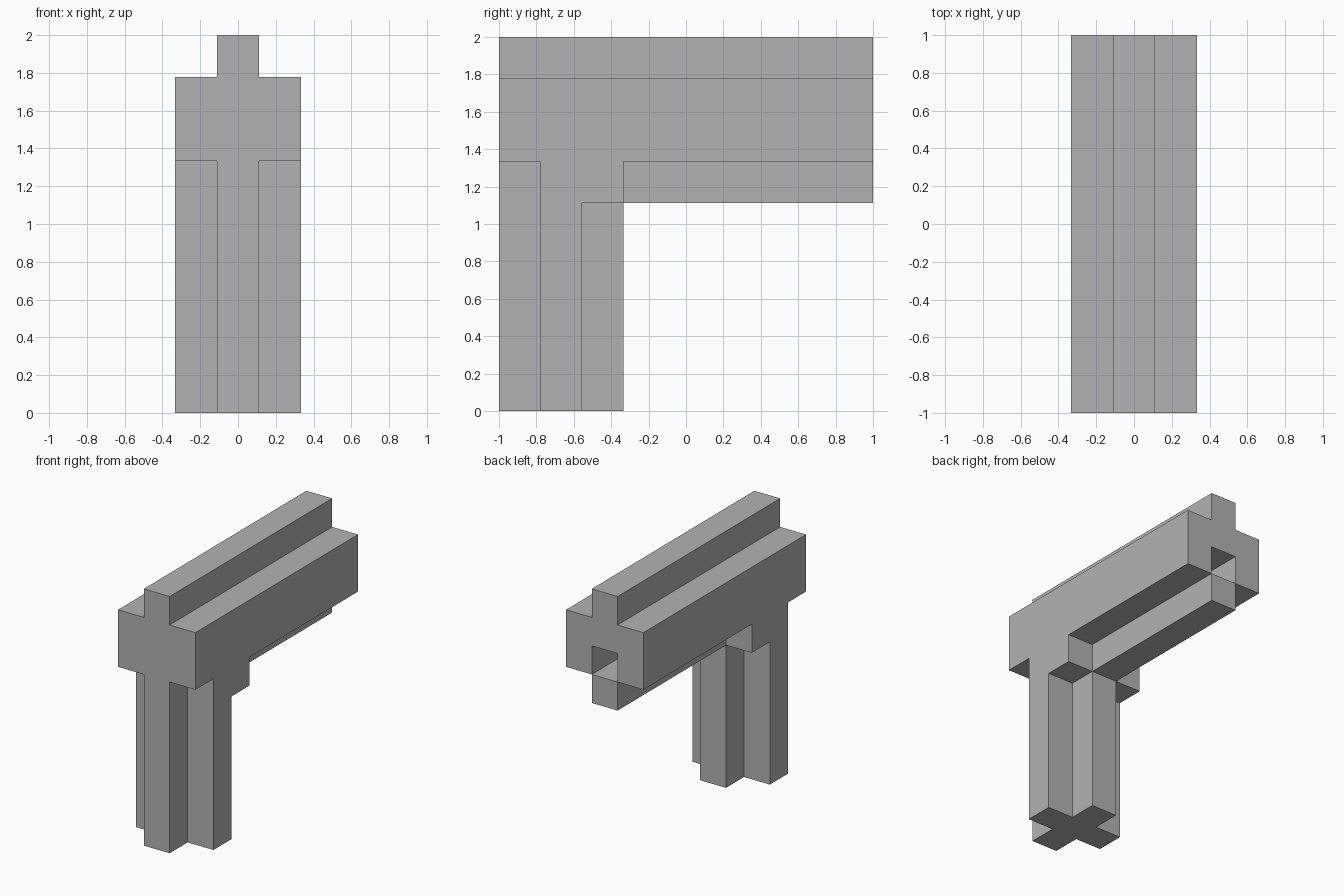
import bpy
import bmesh
from mathutils import Vector

cube = bpy.data.objects.get("Cube")
if cube:
    bpy.data.objects.remove(cube, do_unlink=True)

U = 2 / 9  # modular grid unit

grey = bpy.data.materials.new("plain_grey")
grey.use_nodes = True
colour = (0.45, 0.45, 0.45, 1)
grey.diffuse_color = colour
grey.node_tree.nodes["Principled BSDF"].inputs["Base Color"].default_value = colour


def mirrored(half):
    """Close a right-hand half outline by mirroring it across x = 0."""
    return half + [(-x, v) for x, v in reversed(half)]


def extrude(name, outline, axis, start, end):
    """Extrude an outline, in grid units, along y or z."""
    def place(a, b, c):
        return Vector((a, c, b) if axis == "y" else (a, b, c)) * U

    bm = bmesh.new()
    face = bm.faces.new([bm.verts.new(place(a, b, start)) for a, b in outline])
    result = bmesh.ops.extrude_face_region(bm, geom=[face], use_keep_orig=True)
    verts = [g for g in result["geom"] if isinstance(g, bmesh.types.BMVert)]
    bmesh.ops.translate(bm, verts=verts, vec=place(0, 0, end - start))
    bmesh.ops.recalc_face_normals(bm, faces=bm.faces)
    mesh = bpy.data.meshes.new(name)
    bm.to_mesh(mesh)
    bm.free()
    mesh.materials.append(grey)
    obj = bpy.data.objects.new(name, mesh)
    bpy.context.collection.objects.link(obj)
    return obj


# Long beam with a raised top rail and an open channel underneath
beam = mirrored([(0.5, 7), (0.5, 6), (1.5, 6), (1.5, 8), (0.5, 8), (0.5, 9)])
extrude("beam", beam, "y", -4.5, 4.5)

# Solid front end of the channel, above the leg
extrude("channel_plug", mirrored([(0.5, 6), (0.5, 7)]), "y", -4.5, -1.5)

# Lower runner closing the channel from below
extrude("lower_runner", mirrored([(0.5, 5), (0.5, 6)]), "y", -1.5, 4.5)

# Cross-shaped leg
leg = mirrored([(0.5, -4.5), (0.5, -3.5), (1.5, -3.5),
                (1.5, -2.5), (0.5, -2.5), (0.5, -1.5)])
extrude("leg", leg, "z", 0, 5)

# Wider collar bracing the leg against the beam
collar = mirrored([(0.5, -4.5), (0.5, -3.5), (1.5, -3.5), (1.5, -1.5)])
extrude("leg_collar", collar, "z", 5, 6)
